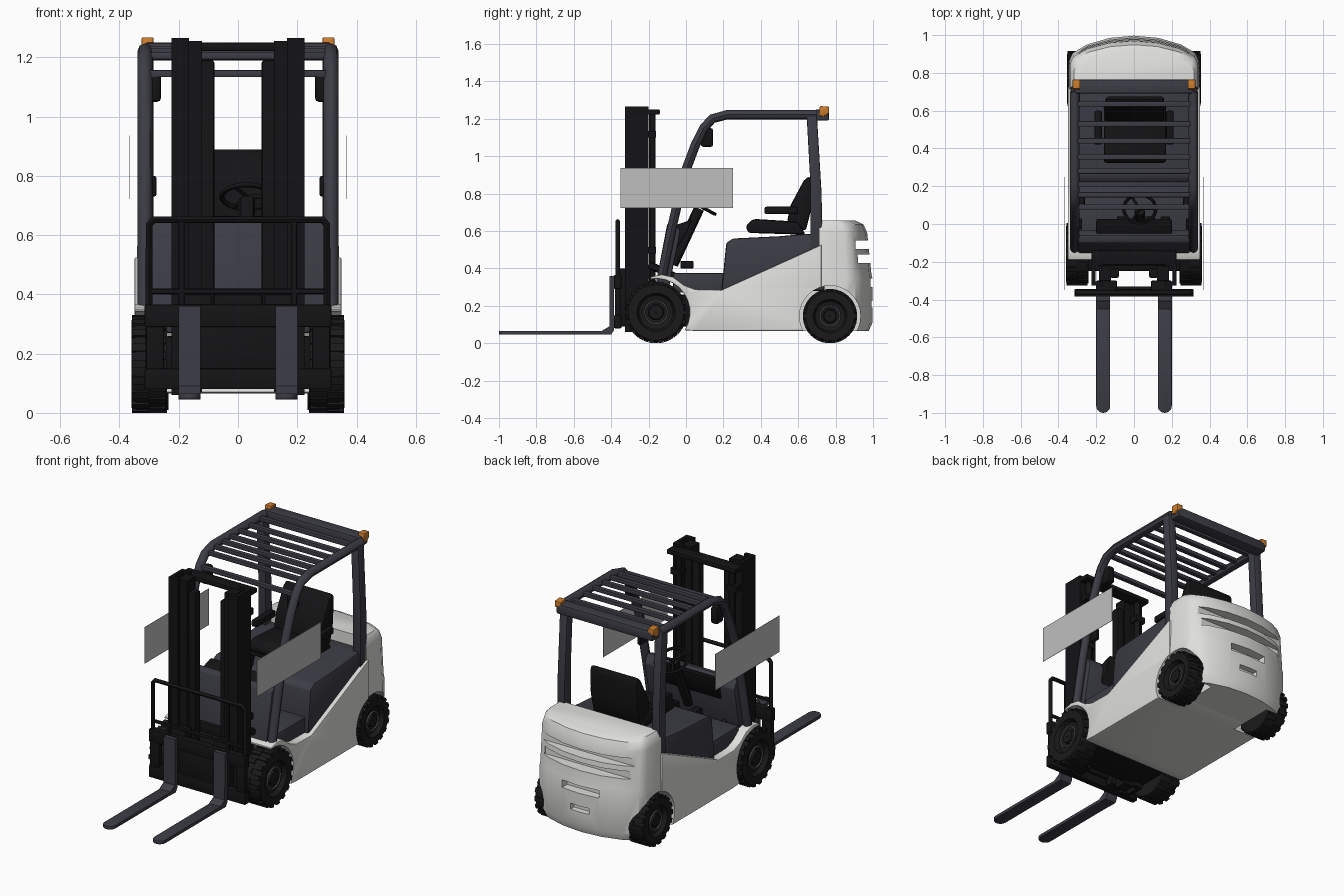
import bpy, bmesh
from math import sin, cos, pi, radians
from mathutils import Matrix, Vector

cube = bpy.data.objects.get("Cube")
if cube:
    bpy.data.objects.remove(cube)


def material(name, r, g, b):
    m = bpy.data.materials.new(name)
    m.use_nodes = True
    m.diffuse_color = (r, g, b, 1)
    m.node_tree.nodes["Principled BSDF"].inputs["Base Color"].default_value = (r, g, b, 1)
    return m


WHITE = material("body_white", .74, .74, .72)
PLATE = material("plate_grey", .52, .52, .52)
FRAME = material("frame_charcoal", .045, .045, .06)
BLACK = material("mast_black", .007, .007, .008)
RUBBER = material("tyre_rubber", .01, .01, .011)
ORANGE = material("lamp_orange", .6, .2, .025)
SIDES = (("left", 1), ("right", -1))


def activate(ob):
    bpy.ops.object.select_all(action="DESELECT")
    ob.select_set(True)
    bpy.context.view_layer.objects.active = ob


def finish(name, bm, mat, bevel=0, smooth=True):
    bmesh.ops.recalc_face_normals(bm, faces=bm.faces)
    me = bpy.data.meshes.new(name)
    bm.to_mesh(me)
    bm.free()
    me.materials.append(mat)
    ob = bpy.data.objects.new(name, me)
    bpy.context.collection.objects.link(ob)
    activate(ob)
    if bevel:
        mod = ob.modifiers.new("Bevel", "BEVEL")
        mod.width, mod.segments = bevel, 2
        bpy.ops.object.modifier_apply(modifier=mod.name)
    if smooth:
        bpy.ops.object.shade_smooth_by_angle(angle=radians(35))
    return ob


def add_box(bm, x, y, z, turn=Matrix()):
    size = Matrix.Diagonal((x[1] - x[0], y[1] - y[0], z[1] - z[0], 1))
    mid = Matrix.Translation((sum(x) / 2, sum(y) / 2, sum(z) / 2))
    bmesh.ops.create_cube(bm, size=1, matrix=turn @ mid @ size)


def box(name, x, y, z, mat, bevel=0):
    bm = bmesh.new()
    add_box(bm, sorted(x), y, z)
    return finish(name, bm, mat, bevel, bevel > 0)


def prism(name, pts, span, mat, bevel=0, axis="x"):
    """Extrude a (y, z) outline along x, or an (x, y) outline along z."""
    bm = bmesh.new()
    a, b = sorted(span)
    place = (lambda p, t: (t, *p)) if axis == "x" else (lambda p, t: (*p, t))
    face = bm.faces.new([bm.verts.new(place(p, a)) for p in pts])
    new = bmesh.ops.extrude_face_region(bm, geom=[face])["geom"]
    move = Vector(place((0, 0), b - a))
    bmesh.ops.translate(bm, vec=move, verts=[v for v in new if isinstance(v, bmesh.types.BMVert)])
    return finish(name, bm, mat, bevel)


def tube(name, pts, radius, mat, cyclic=False):
    cu = bpy.data.curves.new(name, "CURVE")
    cu.dimensions, cu.bevel_depth, cu.bevel_resolution = "3D", radius, 2
    cu.use_fill_caps = True
    sp = cu.splines.new("POLY")
    sp.points.add(len(pts) - 1)
    for p, co in zip(sp.points, pts):
        p.co = (*co, 1)
    sp.use_cyclic_u = cyclic
    cu.materials.append(mat)
    ob = bpy.data.objects.new(name, cu)
    bpy.context.collection.objects.link(ob)
    activate(ob)
    bpy.ops.object.convert(target="MESH")
    bpy.ops.object.shade_smooth_by_angle(angle=radians(45))
    return ob


def ring(center, r, n, start=0, end=2 * pi):
    return [(center[0] + r * cos(start + (end - start) * i / n),
             center[1] + r * sin(start + (end - start) * i / n)) for i in range(n + 1)]


def cut(targets, cutters):
    for ob in targets:
        activate(ob)
        for c in cutters:
            mod = ob.modifiers.new("Cut", "BOOLEAN")
            mod.operation, mod.solver, mod.object = "DIFFERENCE", "EXACT", c
            bpy.ops.object.modifier_apply(modifier=mod.name)
        bpy.ops.object.shade_smooth_by_angle(angle=radians(35))


# Body shell with front fender arc and rising side line
FRONT, REAR = (-.16, .165), (.77, .145)
arc = ring(FRONT, .18, 10, radians(100), radians(-32))
body = prism("body", [(-.19, .355), *arc, (.06, .065), (.725, .065), (.725, .527), (.19, .285),
                      (.05, .288), (-.01, .31), (-.07, .355), (-.13, .367)], (-.35, .35), WHITE, .008)

# Counterweight: lofted rounded plan
half = [(.345, .715), (.345, .86), (.325, .905), (.25, .95), (.13, .985)]
plan = half + [(0, .997)] + [(-x, y) for x, y in reversed(half)]
bm = bmesh.new()
rows = []
for z, ky, kx in ((.065, .93, .95), (.11, 1, 1), (.345, 1, 1), (.37, .98, .99),
                  (.59, .9, .985), (.635, .83, .96), (.655, .68, .92)):
    rows.append([bm.verts.new((x * kx, .715 + (y - .715) * ky, z)) for x, y in plan])
n = len(plan)
for lo, hi in zip(rows, rows[1:]):
    for i in range(n):
        bm.faces.new((lo[i], lo[(i + 1) % n], hi[(i + 1) % n], hi[i]))
bm.faces.new(rows[0])
bm.faces.new(rows[-1])
weight = finish("counterweight", bm, WHITE)

# Wheel arches and rear vents
arches = [prism("arch_cutter", ring(REAR, .163, 32)[:-1], (s * .2, s * .5), WHITE) for _, s in SIDES]
vents = [box("vent_cutter", (-w, w), (y, 1.2), z, WHITE)
         for w, y, z in ((.3, .905, (.505, .55)), (.28, .915, (.43, .475)),
                         (.12, .94, (.3, .345)), (.06, .96, (.19, .225)))]
cut([body], arches)
cut([weight], arches + vents)
for c in arches + vents:
    bpy.data.objects.remove(c)


# Wheels: lathed tyre, tread lugs, hub
def wheel(name, s, center, r, x0, x1):
    bm = bmesh.new()
    prof = [(x0, .3), (x0, .93), (x0 + .02, .965), (x1 - .02, .965), (x1, .9),
            (x1, .62), (x1 - .025, .55), (x1 - .035, .25), (x1 - .01, .22), (x1 - .01, .02)]
    vs = [bm.verts.new((s * x, 0, k * r)) for x, k in prof]
    es = [bm.edges.new(p) for p in zip(vs, vs[1:])]
    bmesh.ops.spin(bm, geom=vs + es, cent=(0, 0, 0), axis=(1, 0, 0), angle=2 * pi, steps=40)
    bmesh.ops.remove_doubles(bm, verts=bm.verts, dist=.0005)
    mid = (x0 + x1) / 2
    for i in range(18):
        for k, (a, b) in enumerate(((x0 + .005, mid), (mid, x1 - .003))):
            turn = Matrix.Rotation(2 * pi * (i + k / 2) / 18, 4, "X")
            add_box(bm, sorted((s * a, s * b)), (-.013, .013), (r * .88, r), turn)
    bmesh.ops.translate(bm, vec=(0, *center), verts=bm.verts)
    finish(name, bm, RUBBER)
    tube(name + "_rim", [(s * (x1 - .014), y, z) for y, z in ring(center, r * .37, 24)[:-1]],
         .003, PLATE, True)


for side, s in SIDES:
    wheel(side + "_front_wheel", s, FRONT, .165, .24, .36)
    wheel(side + "_rear_wheel", s, REAR, .145, .235, .355)
box("front_axle", (-.25, .25), (-.25, .03), (.09, .26), BLACK, .015)
box("rear_axle", (-.25, .25), (.72, .82), (.1, .19), BLACK)

# Hood, floor, dash
prism("hood", [(.19, .28), (.215, .535), (.25, .56), (.5, .572), (.64, .585), (.74, .585),
               (.74, .28)], (-.325, .325), FRAME, .012)
box("floor", (-.3, .3), (-.07, .22), (.27, .375), FRAME, .008)
prism("dash", [(-.165, .3), (-.1, .64), (-.06, .65), (-.03, .6), (-.09, .3)], (-.295, .295), FRAME, .008)
prism("dash_console", [(-.09, .45), (-.06, .63), (.03, .66), (.0, .58)], (-.2, .2), BLACK, .008)
for x in (-.09, .06, .14):
    box("pedal", (x, x + .05), (-.03, .04), (.4, .44), BLACK, .006)

# Steering column and wheel
tube("steering_column", [(.03, -.07, .42), (.03, .07, .72)], .028, BLACK)
tilt = Matrix.Translation((.03, .08, .73)) @ Matrix.Rotation(radians(-28), 4, "X")
rim = [tilt @ Vector((x, y, 0)) for x, y in ring((0, 0), .085, 24)[:-1]]
tube("steering_wheel", rim, .009, BLACK, True)
for i in (0, 8, 16):
    tube("steering_spoke", [tilt @ Vector(), rim[i]], .007, BLACK)

# Seat
prism("seat_cushion", [(.33, .59), (.32, .63), (.36, .665), (.6, .65), (.64, .58)], (-.16, .17), BLACK, .015)
prism("seat_back", [(.54, .65), (.56, .74), (.63, .87), (.66, .895), (.675, .87), (.67, .72),
                    (.64, .6)], (-.15, .16), BLACK, .02)
for x in (-.19, .19):
    box("armrest", (x - .02, x + .02), (.42, .6), (.69, .73), BLACK, .01)

# Overhead guard
path = [(-.13, .35), (-.075, .62), (-.01, .9), (.05, 1.06), (.095, 1.15), (.14, 1.2), (.22, 1.222), (.7, 1.222)]
for side, s in SIDES:
    tube(side + "_guard_rail", [(s * .314, y, z) for y, z in path], .025, FRAME)
    prism(side + "_rear_pillar", [(.665, .5), (.73, .5), (.725, .8), (.7, 1.22), (.645, 1.22),
                                  (.665, .85)], (s * .285, s * .335), FRAME, .006)
    prism(side + "_rear_lamp", [(.71, 1.22), (.735, 1.21), (.765, 1.23), (.765, 1.265), (.715, 1.268)],
          (s * .285, s * .325), ORANGE, .005)
    box(side + "_mirror", (s * .26, s * .305), (.08, .145), (1.05, 1.15), BLACK, .012)
    box(side + "_grab_handle", (s * .275, s * .3), (-.03, .03), (.73, .8), BLACK, .008)
for y, z in ((.635, 1.225), (.53, 1.225), (.44, 1.225), (.355, 1.225), (.28, 1.225),
             (.21, 1.22), (.155, 1.205), (.09, 1.145)):
    box("roof_slat", (-.3, .3), (y - .014, y + .014), (z - .012, z + .012), FRAME, .004)
box("roof_rear_plate", (-.315, .315), (.69, .765), (1.19, 1.25), FRAME, .01)

# Mast: channels, lift cylinders, cross members
for side, s in SIDES:
    c = [(.165, -.326), (.225, -.326), (.225, -.2), (.165, -.2), (.165, -.222), (.205, -.222),
         (.205, -.304), (.165, -.304)]
    prism(side + "_outer_channel", [(s * x, y) for x, y in c], (.06, 1.265), BLACK, 0, "z")
    box(side + "_inner_channel", (s * .122, s * .185), (-.3, -.226), (.07, 1.255), BLACK)
    box(side + "_chain_guide", (s * .08, s * .125), (-.285, -.235), (.12, 1.19), BLACK, .008)
    tube(side + "_lift_cylinder", [(s * .175, -.18, .1), (s * .175, -.18, 1.24)], .018, BLACK)
    tube(side + "_tilt_cylinder", [(s * .2, -.2, .42), (s * .2, .0, .33)], .02, BLACK)
    for z in (.3, .48, .8, 1.1):
        box(side + "_cylinder_clamp", (s * .15, s * .215), (-.21, -.16), (z, z + .035), BLACK)
box("mast_top_beam", (-.225, .225), (-.215, -.14), (1.222, 1.25), BLACK, .006)
box("mast_lower_beam", (-.22, .22), (-.25, -.18), (.09, .24), BLACK, .006)
box("mast_middle_beam", (-.22, .22), (-.22, -.19), (.34, .4), BLACK, .006)

# Carriage and load backrest
for z in ((.08, .15), (.29, .365)):
    box("carriage_bar", (-.315, .315), (-.385, -.345), z, BLACK, .005)
box("carriage_plate", (-.13, .13), (-.37, -.33), (.13, .32), BLACK, .005)
tube("backrest_frame", [(x, -.365, z) for x, z in ((-.3, .1), (-.3, .635), (-.285, .652), (.285, .652),
                                                  (.3, .635), (.3, .1))], .012, BLACK)
tube("backrest_rail", [(-.3, -.365, .41), (.3, -.365, .41)], .01, BLACK)
for side, s in SIDES:
    box(side + "_carriage_upright", (s * .09, s * .2), (-.36, -.3), (.09, .4), BLACK, .006)
    box(side + "_carriage_end", (s * .25, s * .31), (-.38, -.35), (.1, .35), BLACK, .004)
    tube(side + "_backrest_post", [(s * .19, -.365, .35), (s * .19, -.365, .65)], .01, BLACK)

    # Forks
    tip = ring((s * .163, -.963), .037, 10, pi, 2 * pi)
    prism(side + "_fork_blade", [(s * .163 + .037, -.4), (s * .163 - .037, -.4), *tip], (.046, .066),
          FRAME, .003, "z")
    prism(side + "_fork_shank", [(-.385, .36), (-.408, .36), (-.41, .09), (-.45, .066), (-.45, .046),
                                 (-.4, .046), (-.385, .07)], (s * .126, s * .2), FRAME)

    # Thin side plates
    box(side + "_side_plate", (s * .366, s * .368), (-.35, .25), (.722, .937), PLATE)
